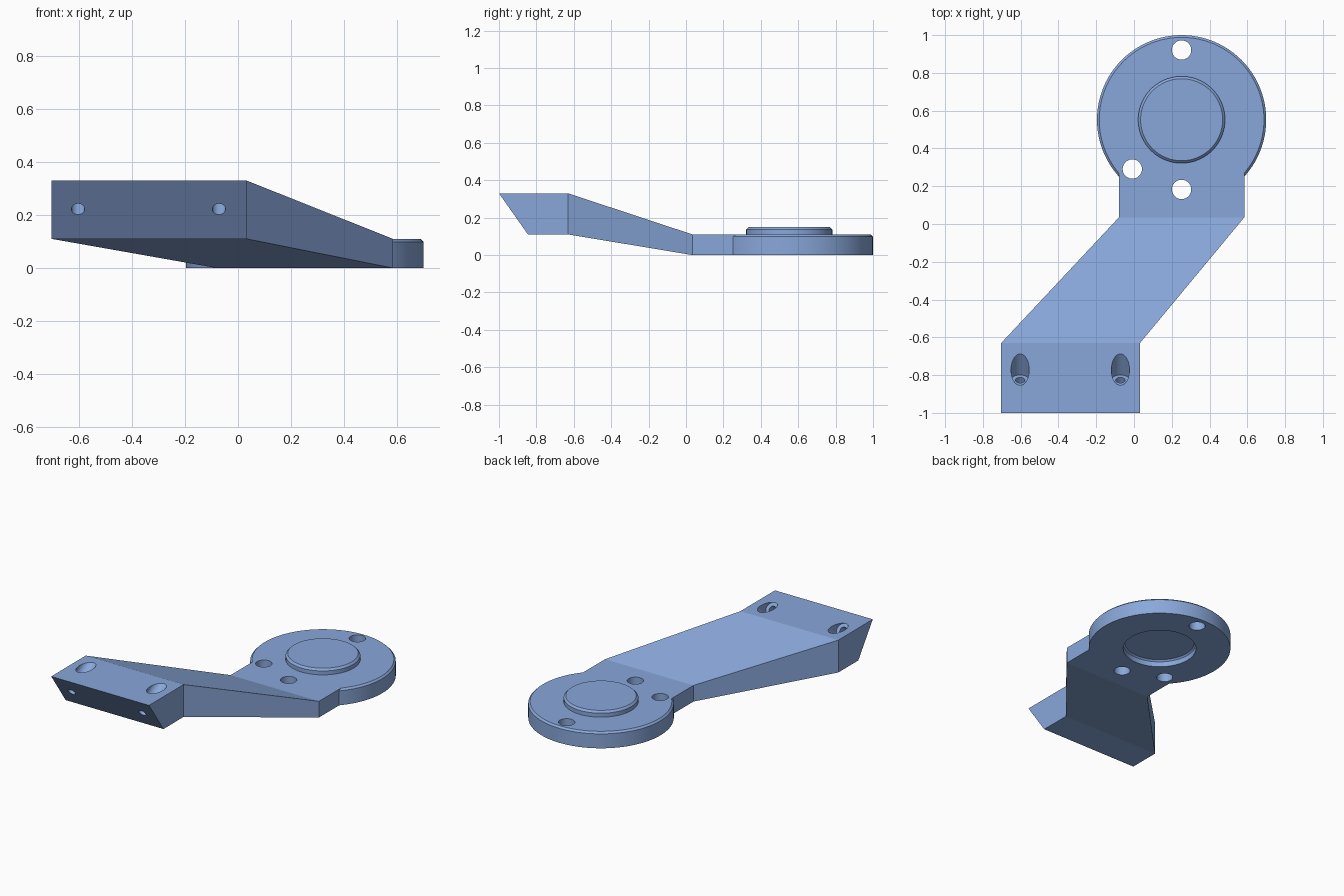
import bpy, bmesh, math
from mathutils import Matrix, Vector

cube = bpy.data.objects.get("Cube")
if cube:
    bpy.data.objects.remove(cube, do_unlink=True)

blue = bpy.data.materials.new("steel_blue")
blue.use_nodes = True
colour = (0.25, 0.39, 0.70, 1)
blue.diffuse_color = colour
blue.node_tree.nodes["Principled BSDF"].inputs["Base Color"].default_value = colour


def make_object(name, bm):
    bmesh.ops.recalc_face_normals(bm, faces=bm.faces)
    mesh = bpy.data.meshes.new(name)
    bm.to_mesh(mesh)
    bm.free()
    mesh.materials.append(blue)
    obj = bpy.data.objects.new(name, mesh)
    bpy.context.collection.objects.link(obj)
    return obj


def loft(name, rings):
    """Solid through matching closed rings, capped at both ends."""
    bm = bmesh.new()
    rows = [[bm.verts.new(p) for p in ring] for ring in rings]
    n = len(rows[0])
    for a, b in zip(rows, rows[1:]):
        for i in range(n):
            j = (i + 1) % n
            bm.faces.new((a[i], a[j], b[j], b[i]))
    bm.faces.new(rows[0])
    bm.faces.new(rows[-1])
    return make_object(name, bm)


def turned(name, profile, matrix, sides=96):
    """Round solid from (radius, height) pairs, placed by a matrix."""
    turn = 2 * math.pi / sides
    return loft(name, [[matrix @ Vector((r * math.cos(i * turn), r * math.sin(i * turn), h))
                        for i in range(sides)] for r, h in profile])


def combine(target, tool, operation):
    mod = target.modifiers.new(operation, "BOOLEAN")
    mod.operation = operation
    mod.solver = "EXACT"
    mod.object = tool
    bpy.ops.object.select_all(action="DESELECT")
    bpy.context.view_layer.objects.active = target
    target.select_set(True)
    bpy.ops.object.modifier_apply(modifier=mod.name)
    bpy.data.objects.remove(tool, do_unlink=True)


# Cranked arm: mitred end block, sloping web and flat neck
def section(x0, x1, y_low, y_top, z0, z1):
    return [(x0, y_low, z0), (x1, y_low, z0), (x1, y_top, z1), (x0, y_top, z1)]


bracket = loft("mounting_bracket", [
    section(-0.703, 0.032, -0.845, -1.0, 0.11, 0.33),
    section(-0.703, 0.032, -0.63, -0.63, 0.11, 0.33),
    section(-0.08, 0.584, 0.035, 0.035, 0, 0.11),
    section(-0.08, 0.584, 0.5, 0.5, 0, 0.11),
])

# Round plate and raised hub, both with chamfered rims
centre = Vector((0.252, 0.552, 0))
at_plate = Matrix.Translation(centre)
combine(bracket, turned("round_plate", [(0.448, 0), (0.448, 0.098), (0.436, 0.11)],
                        at_plate), "UNION")
combine(bracket, turned("raised_hub", [(0.23, 0.08), (0.23, 0.137), (0.217, 0.15)],
                        at_plate), "UNION")

# Recess under the hub
combine(bracket, turned("hub_recess", [(0.23, -0.1), (0.23, 0.035), (0.22, 0.045)],
                        at_plate), "DIFFERENCE")

# Three through holes around the plate
for degrees in (90, 225, 270):
    a = math.radians(degrees)
    spot = centre + 0.369 * Vector((math.cos(a), math.sin(a), 0))
    combine(bracket, turned("plate_hole", [(0.051, -0.1), (0.051, 0.3)],
                            Matrix.Translation(spot)), "DIFFERENCE")

# Counterbored screw holes, square to the mitred end
axis = Vector((0, 0.22, 0.155)).normalized()
tilt = axis.to_track_quat("Z", "Y").to_matrix().to_4x4()
for x in (-0.603, -0.072):
    place = Matrix.Translation((x, -0.924, 0.222)) @ tilt
    combine(bracket, turned("screw_hole", [(0.025, -0.1), (0.025, 0.119), (0.048, 0.119),
                                           (0.048, 0.4)], place), "DIFFERENCE")

# Smooth round walls, crisp bends and rims
bpy.ops.object.select_all(action="DESELECT")
bracket.select_set(True)
bpy.context.view_layer.objects.active = bracket
bpy.ops.object.shade_smooth_by_angle(angle=math.radians(7))
